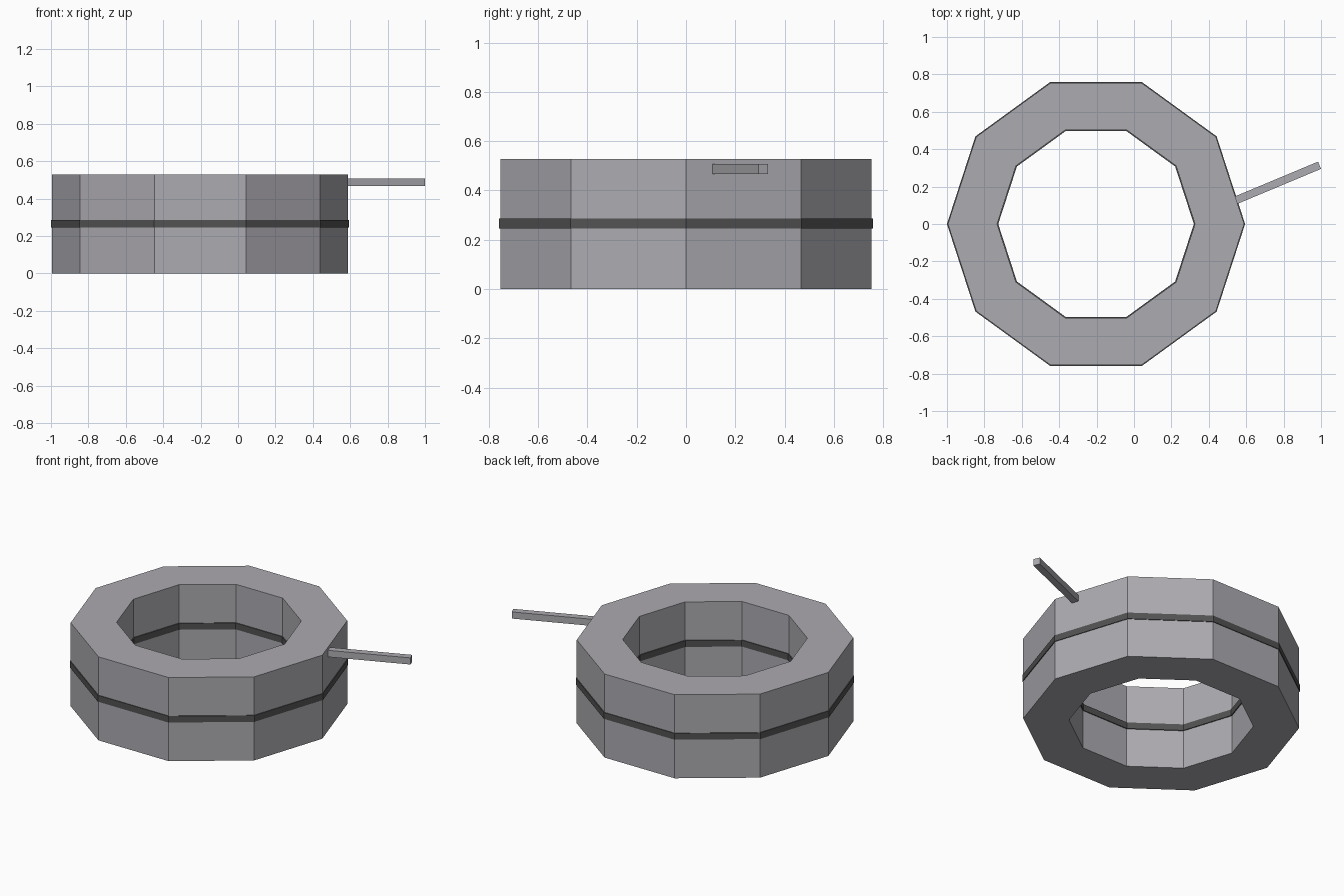
import bpy, bmesh
from math import cos, sin, pi, atan2, hypot

if "Cube" in bpy.data.objects:
    bpy.data.objects.remove(bpy.data.objects["Cube"])

CX, SIDES = -0.203, 10


def material(name, r, g, b):
    mat = bpy.data.materials.new(name)
    mat.diffuse_color = (r, g, b, 1)
    mat.use_nodes = True
    mat.node_tree.nodes["Principled BSDF"].inputs["Base Color"].default_value = mat.diffuse_color
    return mat


def ring(name, r_out, r_in, z0, z1, mat):
    """Ten-sided flat-faced ring: a rectangular section swept round."""
    bm = bmesh.new()
    section = [(r_out, z0), (r_out, z1), (r_in, z1), (r_in, z0)]
    loops = []
    for i in range(SIDES):
        a = 2 * pi * i / SIDES
        loops.append([bm.verts.new((CX + r * cos(a), r * sin(a), z)) for r, z in section])
    for i in range(SIDES):
        a, b = loops[i], loops[(i + 1) % SIDES]
        for k in range(4):
            n = (k + 1) % 4
            bm.faces.new((a[k], b[k], b[n], a[n]))
    bmesh.ops.recalc_face_normals(bm, faces=bm.faces)
    mesh = bpy.data.meshes.new(name)
    bm.to_mesh(mesh)
    bm.free()
    mesh.materials.append(mat)
    obj = bpy.data.objects.new(name, mesh)
    bpy.context.collection.objects.link(obj)


grey = material("mid_grey", 0.415, 0.405, 0.435)
dark = material("dark_grey", 0.085, 0.085, 0.085)

# Main ring body
ring("ring_body", 0.792, 0.529, 0.0, 0.528, grey)

# Dark seam band, slightly proud inside and out
ring("seam_band", 0.797, 0.523, 0.246, 0.286, dark)

# Thin rod sticking out from the side, just below the top
x0, y0, x1, y1 = 0.540, 0.125, 0.992, 0.314
bpy.ops.mesh.primitive_cube_add(size=1, location=((x0 + x1) / 2, (y0 + y1) / 2, 0.487),
                                rotation=(0, 0, atan2(y1 - y0, x1 - x0)))
rod = bpy.context.object
rod.name = "side_rod"
rod.scale = (hypot(x1 - x0, y1 - y0), 0.042, 0.042)
rod.data.materials.append(grey)
